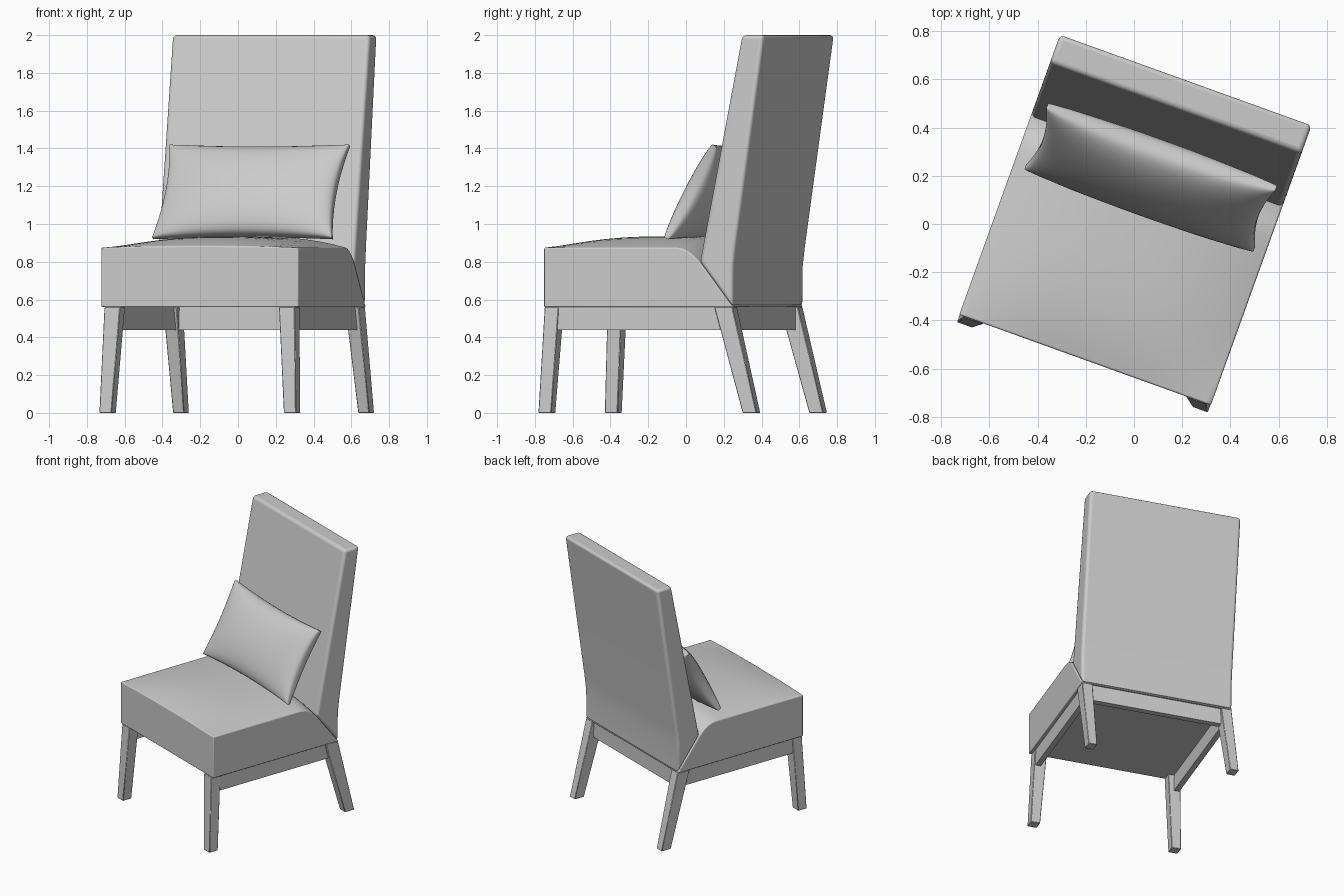
import bpy, bmesh, math

if "Cube" in bpy.data.objects:
    bpy.data.objects.remove(bpy.data.objects["Cube"])

TURN = math.radians(-19.8)   # whole chair is turned about z
HW = 0.555                   # half width of the upholstery


def make(name, verts, faces, bevel=0.0, segs=3, angle=35):
    me = bpy.data.meshes.new(name)
    me.from_pydata(verts, [], faces)
    bm = bmesh.new()
    bm.from_mesh(me)
    bmesh.ops.remove_doubles(bm, verts=bm.verts, dist=1e-5)
    bmesh.ops.recalc_face_normals(bm, faces=bm.faces)
    bm.to_mesh(me)
    bm.free()
    ob = bpy.data.objects.new(name, me)
    bpy.context.collection.objects.link(ob)
    ob.rotation_euler.z = TURN
    if bevel:
        m = ob.modifiers.new("soft_edges", 'BEVEL')
        m.width, m.segments = bevel, segs
        m.limit_method, m.angle_limit = 'ANGLE', math.radians(40)
    bpy.ops.object.select_all(action='DESELECT')
    ob.select_set(True)
    bpy.context.view_layer.objects.active = ob
    bpy.ops.object.shade_smooth_by_angle(angle=math.radians(angle))
    return ob


def loft(name, rings, **kw):
    """Skin a row of equal closed rings and cap both ends."""
    n = len(rings[0])
    verts = [p for r in rings for p in r]
    faces = [(i * n + j, i * n + (j + 1) % n, (i + 1) * n + (j + 1) % n, (i + 1) * n + j)
             for i in range(len(rings) - 1) for j in range(n)]
    faces += [tuple(range(n)), tuple(range(len(verts) - n, len(verts)))]
    return make(name, verts, faces, **kw)


def rect(x0, x1, y0, y1, z):
    return [(x0, y0, z), (x1, y0, z), (x1, y1, z), (x0, y1, z)]


# Seat: crowned cushion whose rear end is cut on a slant
def seat_top(x, y):
    side = 1 - (abs(x) / HW) ** 2.5
    run = 1 - 0.85 * (max(0.0, -0.05 - y) / 0.55) ** 3
    drop = 0.075 * (max(0.0, y - 0.14) / 0.134) ** 2
    return 0.875 + 0.06 * side * run - drop


ys = [-0.6 + 0.74 * i / 14 for i in range(15)] + [0.18, 0.21, 0.24, 0.274]
rings = []
for i in range(21):
    x = HW * math.sin(math.pi / 2 * (i / 10 - 1))
    rings.append([(x, y, seat_top(x, y)) for y in ys] + [(x, 0.46, 0.56), (x, -0.6, 0.56)])
loft("seat", rings, bevel=0.008)

# Backrest: side profile pulled across the width
profile = [(0.46, 0.56), (0.463, 0.78), (0.475, 0.88), (0.637, 2.0), (0.512, 2.0), (0.274, 0.80)]
loft("backrest", [[(x, y, z) for y, z in profile] for x in (-HW, HW)], bevel=0.02, segs=4)

# Legs: tapered and splayed, mirrored left to right
for s, side in ((-1, "left"), (1, "right")):
    loft("front_leg_" + side, [rect(s * 0.485, s * 0.553, -0.632, -0.56, 0),
                               rect(s * 0.447, s * 0.535, -0.603, -0.525, 0.56)], bevel=0.003, segs=1)
    loft("back_leg_" + side, [rect(s * 0.49, s * 0.552, 0.517, 0.595, 0),
                              rect(s * 0.474, s * 0.55, 0.357, 0.458, 0.56)], bevel=0.003, segs=1)
    # Side rail between the legs
    loft("side_rail_" + side, [rect(s * 0.49, s * 0.53, -0.56, 0.42, z) for z in (0.44, 0.565)])

# Back rail
loft("back_rail", [rect(-0.5, 0.5, 0.40, 0.445, z) for z in (0.44, 0.565)])

# Pillow: two puffed sheets joined by a thin border, leaning on the backrest
NU, NV = 32, 20
cv, cz, lean = 0.205, 1.17, math.atan2(0.27, 0.49)


def pillow_point(i, j, front):
    a = math.sin(math.pi / 2 * (2 * i / NU - 1))
    b = math.sin(math.pi / 2 * (2 * j / NV - 1))
    x = 0.505 * a * (1 - 0.06 * (1 - b * b))
    h = 0.28 * b * (1 - 0.07 * (1 - a * a))
    t = 0.012 + 0.095 * ((1 - a * a) * (1 - b * b)) ** 0.45
    t = -t if front else t
    return (x, cv + h * math.sin(lean) + t * math.cos(lean),
            cz + h * math.cos(lean) - t * math.sin(lean))


verts = [pillow_point(i, j, f) for f in (0, 1) for j in range(NV + 1) for i in range(NU + 1)]
W, N = NU + 1, (NU + 1) * (NV + 1)
faces = [(o + j * W + i, o + j * W + i + 1, o + (j + 1) * W + i + 1, o + (j + 1) * W + i)
         for o in (0, N) for j in range(NV) for i in range(NU)]
border = ([i for i in range(NU)] + [j * W + NU for j in range(NV)]
          + [NV * W + i for i in range(NU, 0, -1)] + [j * W for j in range(NV, 0, -1)])
faces += [(p, q, q + N, p + N) for p, q in zip(border, border[1:] + border[:1])]
make("pillow", verts, faces, angle=50)
